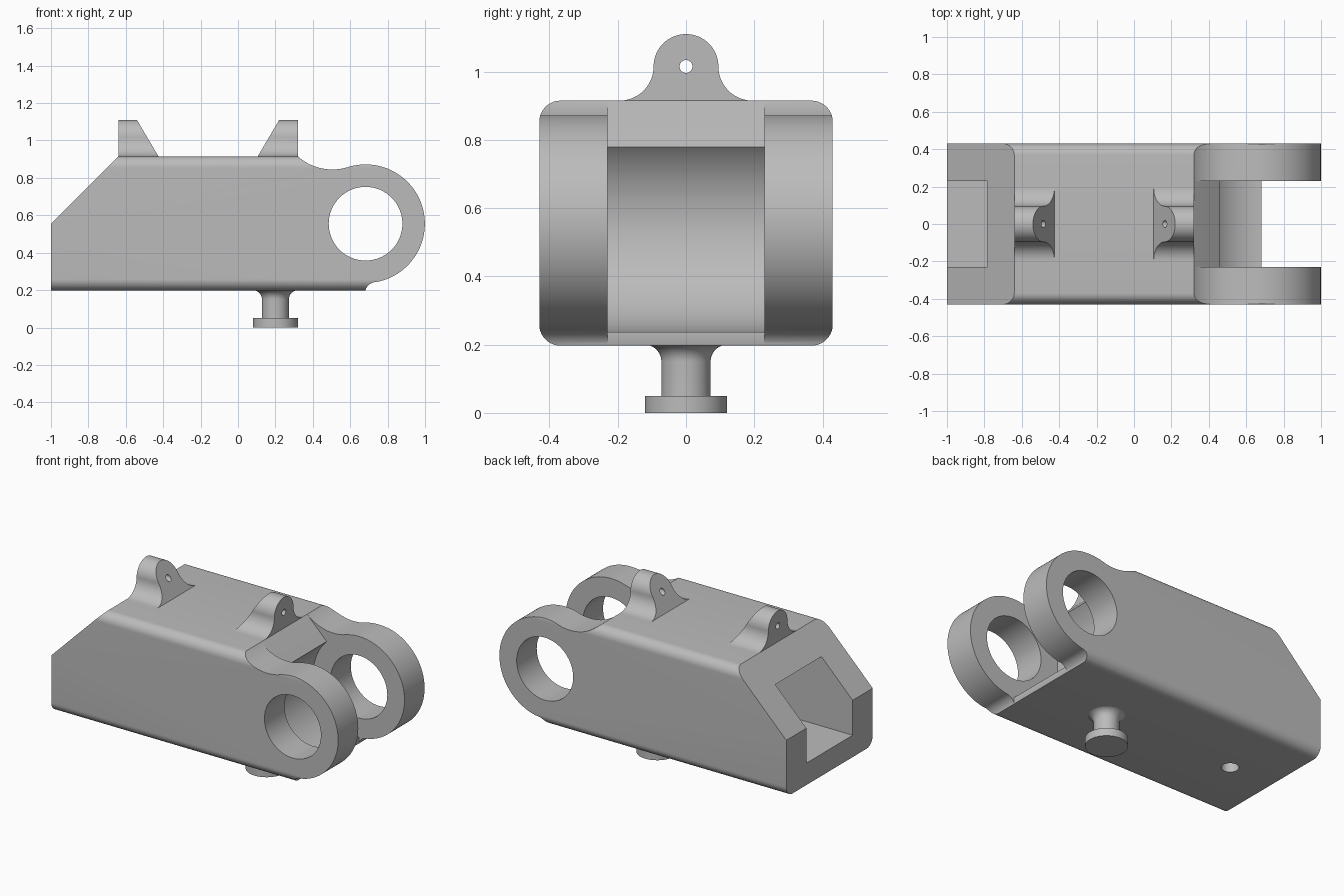
import bpy, bmesh
from math import sin, cos, radians, pi

old = bpy.data.objects.get("Cube")
if old:
    bpy.data.objects.remove(old, do_unlink=True)

grey = bpy.data.materials.new("plain grey")
grey.use_nodes = True
COLOUR = (0.5, 0.5, 0.5, 1)
grey.diffuse_color = COLOUR
grey.node_tree.nodes["Principled BSDF"].inputs["Base Color"].default_value = COLOUR


def arc(cx, cy, r, start, end, n=24):
    """Points along a circular arc, angles in degrees."""
    angles = [radians(start + (end - start) * i / n) for i in range(n + 1)]
    return [(cx + r * cos(a), cy + r * sin(a)) for a in angles]


def finish(name, bm):
    bmesh.ops.recalc_face_normals(bm, faces=bm.faces[:])
    mesh = bpy.data.meshes.new(name)
    bm.to_mesh(mesh)
    bm.free()
    mesh.materials.append(grey)
    obj = bpy.data.objects.new(name, mesh)
    bpy.context.collection.objects.link(obj)
    return obj


def prism(name, outline, axis, lo, hi):
    """Extrude a closed 2D outline along one axis."""
    place = {"x": lambda u, v, t: (t, u, v),
             "y": lambda u, v, t: (u, t, v),
             "z": lambda u, v, t: (u, v, t)}[axis]
    bm = bmesh.new()
    ends = [[bm.verts.new(place(u, v, t)) for u, v in outline] for t in (lo, hi)]
    for ring in ends:
        bm.faces.new(ring)
    for i in range(len(outline)):
        bm.faces.new((ends[0][i - 1], ends[0][i], ends[1][i], ends[1][i - 1]))
    return finish(name, bm)


def circle(cx, cy, r, n=64):
    return arc(cx, cy, r, 0, 360, n)[:-1]


def combine(obj, tool, operation):
    mod = obj.modifiers.new(operation.title(), "BOOLEAN")
    mod.operation, mod.solver, mod.object = operation, "EXACT", tool
    select(obj)
    bpy.ops.object.modifier_apply(modifier=mod.name)
    bpy.data.objects.remove(tool, do_unlink=True)


def select(obj):
    bpy.ops.object.select_all(action="DESELECT")
    obj.select_set(True)
    bpy.context.view_layer.objects.active = obj


def smooth(obj):
    select(obj)
    bpy.ops.object.shade_smooth_by_angle(angle=radians(30))


HALF, SLOT = 0.43, 0.23          # half widths of body and slot
BASE, TOP, ROUND = 0.197, 0.915, 0.062
EX, EZ, ER = 0.682, 0.555, 0.317   # fork eye centre and radius

# Body: side outline trimmed by a rounded bar
side = [(-1, 0.1), (-1, EZ), (-0.59, 0.965), (0.286, 0.965)]
side += arc(0.505, 1.125, 0.28, 222, 287, 20)
side += arc(EX, EZ, ER, 107, -81, 72)
side += arc(0.742, 0.18, 0.064, 99, 180, 12) + [(0.678, 0.1)]
body = prism("body", side, "y", -0.6, 0.6)

k = HALF - ROUND
bar = (arc(k, TOP - ROUND, ROUND, 0, 90, 10) + arc(-k, TOP - ROUND, ROUND, 90, 180, 10)
       + arc(-k, BASE + ROUND, ROUND, 180, 270, 10) + arc(k, BASE + ROUND, ROUND, 270, 360, 10))
combine(body, prism("rounded_bar", bar, "x", -1.2, 1.2), "INTERSECT")

# Fork slot with a hollow round floor
slot = [(0.27, 0.965)] + arc(EX, EZ, ER + 0.001, 135, 270, 48)
slot += [(EX, 0.05), (1.2, 0.05), (1.2, 0.965)]
combine(body, prism("slot_cutter", slot, "y", -SLOT, SLOT), "DIFFERENCE")

# Fork eyes, end pocket and drain hole
combine(body, prism("eye_cutter", circle(EX, EZ, 0.197), "y", -0.7, 0.7), "DIFFERENCE")
pocket = [(-SLOT, 0.335), (SLOT, 0.335), (SLOT, 0.772), (-SLOT, 0.772)]
combine(body, prism("pocket_cutter", pocket, "x", -1.2, 0.23), "DIFFERENCE")
combine(body, prism("drain_cutter", circle(-0.7, 0, 0.05, 32), "z", 0.05, 0.5), "DIFFERENCE")
smooth(body)

# Two facing lugs, mirrored about the middle of the top
MID, LZ, LR = -0.16, 1.015, 0.095
flare = TOP - LZ
lug_face = arc(LR - flare, LZ, -flare, 270, 180, 16) + arc(0, LZ, LR, 0, 180, 40)
lug_face += arc(flare - LR, LZ, -flare, 0, -90, 16)
lug_face += [(flare - LR, 0.9), (LR - flare, 0.9)]
for name, s in (("right_lug", -1), ("left_lug", 1)):
    lug = prism(name, lug_face, "x", -1, 1)
    wedge = [(MID + s * d, z) for d, z in ((0.48, 0.85), (0.48, 1.15), (0.404, 1.15), (0.227, 0.85))]
    combine(lug, prism("wedge", wedge, "y", -0.5, 0.5), "INTERSECT")
    combine(lug, prism("pin_cutter", circle(0, LZ, 0.019, 24), "x", -1, 1), "DIFFERENCE")
    smooth(lug)

# Button post under the body
bm = bmesh.new()
outline = [(0, 0), (0.12, 0), (0.12, 0.05), (0.072, 0.05)]
outline += arc(0.122, 0.15, 0.05, 180, 90, 10) + [(0.122, 0.21), (0, 0.21)]
verts = [bm.verts.new((x, 0, z)) for x, z in outline]
edges = [bm.edges.new(pair) for pair in zip(verts, verts[1:])]
bmesh.ops.spin(bm, geom=verts + edges, cent=(0, 0, 0), axis=(0, 0, 1),
               angle=2 * pi, steps=64, use_duplicate=False)
bmesh.ops.remove_doubles(bm, verts=bm.verts[:], dist=0.0001)
post = finish("button_post", bm)
post.location = (0.2, 0, 0)
smooth(post)
